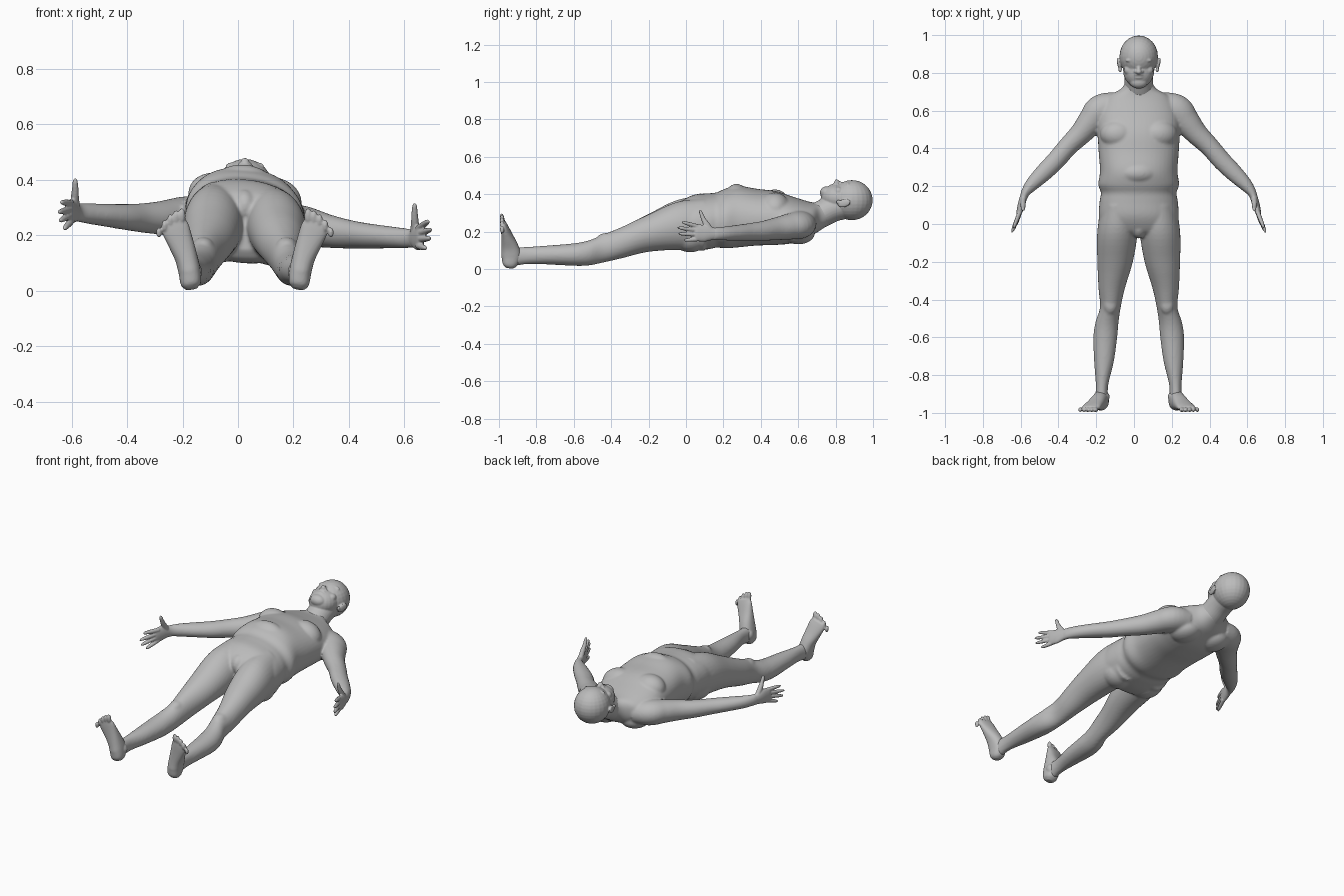
import bpy, bmesh, math
from mathutils import Vector, Matrix

MID = 0.025      # body midline in x
ROLL = 0.078     # slight sideways roll of torso and arms

skin = bpy.data.materials.new("grey skin")
skin.diffuse_color = (0.5, 0.5, 0.5, 1)


def spline(secs, steps):
    """Catmull-Rom interpolation through the section tuples."""
    pts = [Vector(s) for s in secs]
    pts = [2 * pts[0] - pts[1]] + pts + [2 * pts[-1] - pts[-2]]
    out = []
    for a, b, c, d in zip(pts, pts[1:], pts[2:], pts[3:]):
        for k in range(steps):
            t = k / steps
            out.append(0.5 * (2 * b + (c - a) * t + (2 * a - 5 * b + 4 * c - d) * t * t
                              + (3 * b - a - 3 * c + d) * t ** 3))
    return out + [pts[-2]]


def loft(bm, secs, side=1, axis=None, up=(0, 0, 1), power=2.0, n=32, steps=5):
    """Closed tube through (d, y, z, half width, half height) sections."""
    rows = spline(secs, steps)
    up = Vector(up)
    rings = []
    for i, r in enumerate(rows):
        c = Vector(r[:3])
        tan = Vector(axis) if axis else (Vector(rows[min(i + 1, len(rows) - 1)][:3])
                                         - Vector(rows[max(i - 1, 0)][:3])).normalized()
        w = tan.cross(up).normalized()
        h = w.cross(tan)
        ring = []
        for k in range(n):
            a = 2 * math.pi * k / n
            ca, sa = math.cos(a), math.sin(a)
            p = c + w * r[3] * math.copysign(abs(ca) ** (2 / power), ca) \
                + h * r[4] * math.copysign(abs(sa) ** (2 / power), sa)
            ring.append(bm.verts.new((side * p.x, p.y, p.z)))
        rings.append(ring)
    for a, b in zip(rings, rings[1:]):
        for k in range(n):
            bm.faces.new((a[k], a[(k + 1) % n], b[(k + 1) % n], b[k]))
    bm.faces.new(rings[0])
    bm.faces.new(rings[-1])


def blob(bm, c, r, side=1, rx=0, rz=0):
    """Ellipsoid at c with radii r, tilted by rx and rz degrees."""
    m = (Matrix.Translation((side * c[0], c[1], c[2]))
         @ Matrix.Rotation(math.radians(side * rz), 4, 'Z')
         @ Matrix.Rotation(math.radians(rx), 4, 'X') @ Matrix.Diagonal((*r, 1)))
    bmesh.ops.create_uvsphere(bm, u_segments=24, v_segments=16, radius=1, matrix=m)


def finish(name, bm, voxel, smooth, roll=0.0):
    """Fuse the overlapping forms into one smooth skin."""
    for v in bm.verts:
        fade = max(0, min(1, (v.co.y + 0.25) / 0.35))
        v.co.z -= roll * fade * v.co.x
        v.co.x += MID
    bmesh.ops.recalc_face_normals(bm, faces=bm.faces)
    me = bpy.data.meshes.new(name)
    bm.to_mesh(me)
    bm.free()
    me.materials.append(skin)
    ob = bpy.data.objects.new(name, me)
    bpy.context.collection.objects.link(ob)
    rm = ob.modifiers.new("fuse", 'REMESH')
    rm.mode, rm.voxel_size, rm.use_smooth_shade = 'VOXEL', voxel, True
    sm = ob.modifiers.new("soften", 'SMOOTH')
    sm.factor, sm.iterations = 0.5, smooth


# Torso, arms and legs
bm = bmesh.new()
loft(bm, [(0, .76, .30, .065, .065), (0, .715, .28, .095, .075), (0, .67, .268, .17, .088),
          (0, .58, .262, .215, .12), (0, .48, .272, .217, .142), (0, .38, .277, .212, .15),
          (0, .28, .28, .205, .163), (0, .21, .27, .214, .158), (0, .165, .262, .2, .146),
          (0, .12, .255, .207, .148), (0, .04, .247, .212, .148), (0, -.03, .235, .2, .125),
          (0, -.06, .235, .12, .09)], axis=(0, -1, 0), power=2.2, n=48)
blob(bm, (0, .27, .31), (.15, .085, .145))                    # belly
blob(bm, (0, -.015, .305), (.045, .062, .06))                 # groin
for s in (-1, 1):
    blob(bm, (.105, .475, .335), (.1, .08, .082), s)          # chest
    blob(bm, (.1, .02, .185), (.1, .1, .09), s)               # buttock
    blob(bm, (.1, .6, .2), (.09, .09, .06), s)                # shoulder blade
    loft(bm, [(.12, .62, .25, .08, .07), (.2, .6, .25, .085, .074), (.25, .545, .245, .073, .068),
              (.305, .48, .238, .06, .06), (.375, .41, .233, .052, .052),
              (.44, .335, .232, .05, .046), (.505, .27, .233, .046, .041),
              (.565, .21, .234, .036, .037), (.6, .165, .235, .024, .034),
              (.612, .13, .235, .018, .036)], s)              # arm
    loft(bm, [(.1, .1, .245, .1, .14), (.113, -.05, .235, .107, .128), (.125, -.2, .193, .094, .1),
              (.143, -.34, .142, .07, .084), (.15, -.44, .11, .055, .075),
              (.168, -.52, .086, .061, .067), (.177, -.6, .077, .063, .06),
              (.184, -.73, .075, .052, .051), (.194, -.85, .072, .033, .046),
              (.197, -.93, .065, .034, .052)], s, axis=(0, -1, 0))  # leg
    blob(bm, (.15, -.42, .158), (.04, .06, .035), s)          # kneecap
finish("body", bm, .0075, 5, ROLL)

# Head and neck
bm = bmesh.new()
loft(bm, [(0, .67, .265, .09, .07), (0, .73, .297, .077, .072), (0, .79, .325, .075, .072),
          (0, .86, .345, .075, .075)])
blob(bm, (0, .887, .368), (.102, .111, .107))                 # skull
blob(bm, (0, .815, .38), (.083, .095, .073), rx=-8)           # face
blob(bm, (0, .752, .408), (.047, .036, .034))                 # chin
blob(bm, (0, .782, .432), (.036, .022, .02))                  # mouth mound
blob(bm, (0, .789, .45), (.025, .005, .008))                  # upper lip
blob(bm, (0, .775, .445), (.022, .006, .008))                 # lower lip
blob(bm, (0, .83, .452), (.012, .034, .014), rx=-22)          # nose bridge
blob(bm, (0, .806, .463), (.016, .014, .016))                 # nose tip
for s in (-1, 1):
    blob(bm, (.016, .807, .452), (.01, .01, .011), s)         # nostril
    blob(bm, (.036, .868, .45), (.034, .011, .014), s, rz=-6)  # brow
    blob(bm, (.036, .846, .437), (.017, .009, .011), s)       # eye
    blob(bm, (.052, .815, .417), (.026, .026, .022), s)       # cheek
    blob(bm, (.104, .845, .352), (.009, .037, .022), s, rx=15, rz=-14)  # ear
    blob(bm, (.098, .815, .358), (.009, .012, .012), s)       # ear lobe
finish("head", bm, .0045, 3)

# Hands: thumbs up, fingers spread
for s, name in ((-1, "right_hand"), (1, "left_hand")):
    bm = bmesh.new()
    loft(bm, [(.595, .18, .235, .022, .03), (.61, .14, .236, .02, .034), (.622, .1, .238, .019, .044),
              (.633, .06, .238, .015, .045), (.638, .045, .238, .01, .04)], s)
    for z, tip in ((.27, (.663, -.022, .285)), (.25, (.672, -.045, .252)),
                   (.23, (.668, -.04, .22)), (.207, (.652, -.01, .188))):
        a, b = Vector((.625, .075, z)), Vector(tip)
        loft(bm, [(*a, .012, .012), (*a.lerp(b, .45), .0115, .0115), (*a.lerp(b, .85), .009, .009),
                  (*b, .004, .004)], s, n=12)                 # finger
    loft(bm, [(.61, .135, .25, .016, .018), (.613, .11, .285, .015, .017),
              (.612, .09, .32, .012, .012), (.612, .078, .35, .009, .009),
              (.612, .075, .36, .004, .004)], s, up=(0, 1, 0), n=12)  # thumb
    finish(name, bm, .004, 2, ROLL)

# Feet: soles facing forward, toes up and outward
for s, name in ((-1, "right_foot"), (1, "left_foot")):
    bm = bmesh.new()
    loft(bm, [(.192, -.945, .006, .02, .02), (.195, -.942, .025, .036, .04),
              (.2, -.935, .07, .04, .052), (.212, -.942, .12, .041, .045),
              (.232, -.957, .175, .046, .031), (.25, -.97, .222, .05, .02),
              (.258, -.977, .248, .044, .013)], s, up=(0, 1, 0), power=2.3)
    blob(bm, (.195, -.915, .068), (.041, .035, .04), s)       # ankle bones
    for i in range(5):                                        # toes
        t = i / 4
        blob(bm, (.228 + .082 * t, -.983, .27 - .05 * t * t - .01 * t),
             (.014 - .004 * t, .012, .028 - .009 * t), s, rx=6)
    finish(name, bm, .0045, 3)
